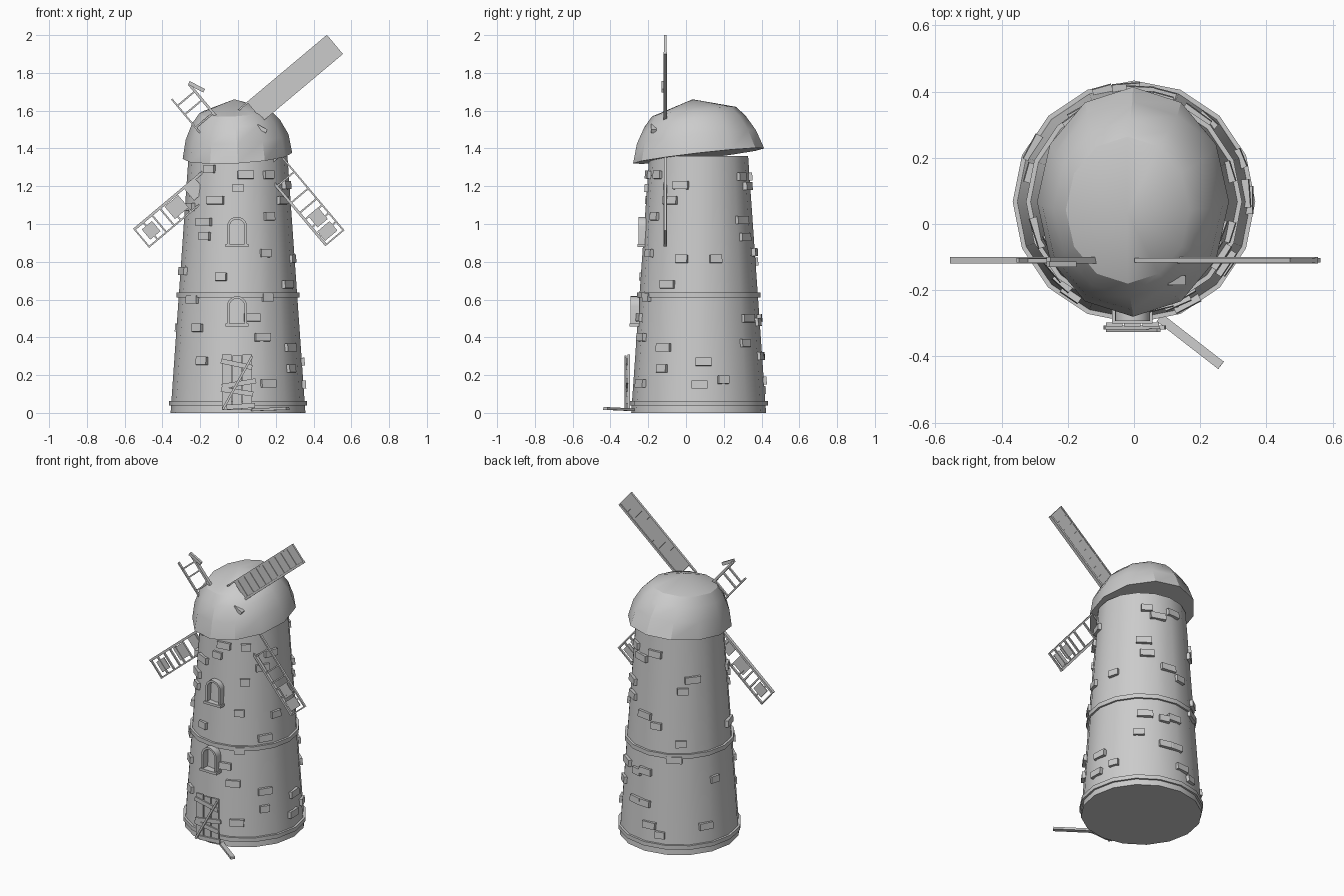
import bpy, bmesh, math, random
from mathutils import Vector, Matrix

if "Cube" in bpy.data.objects:
    bpy.data.objects.remove(bpy.data.objects["Cube"])

random.seed(4)
CY = 0.067                      # tower axis in y
stone = bpy.data.materials.new("plain_grey")
stone.diffuse_color = (0.6, 0.6, 0.6, 1)
stone.use_nodes = True
stone.node_tree.nodes["Principled BSDF"].inputs["Base Color"].default_value = stone.diffuse_color


def radius(z):
    return 0.357 - 0.07 * z


def finish(name, bm, smooth=False):
    bmesh.ops.recalc_face_normals(bm, faces=bm.faces)
    me = bpy.data.meshes.new(name)
    bm.to_mesh(me)
    bm.free()
    me.materials.append(stone)
    ob = bpy.data.objects.new(name, me)
    bpy.context.collection.objects.link(ob)
    if smooth:
        bpy.ops.object.select_all(action='DESELECT')
        ob.select_set(True)
        bpy.context.view_layer.objects.active = ob
        bpy.ops.object.shade_smooth_by_angle(angle=math.radians(30))
    return ob


def box(bm, size, matrix):
    bmesh.ops.create_cube(bm, size=1, matrix=matrix @ Matrix.Diagonal((*size, 1)))


def bridge(bm, a, b):
    n = len(a)
    for i in range(n):
        bm.faces.new((a[i], a[(i + 1) % n], b[(i + 1) % n], b[i]))


def ring(bm, n, rx, ry, cx, cy, zfun):
    out = []
    for i in range(n):
        t = 2 * math.pi * i / n
        x, y = cx + rx * math.cos(t), cy + ry * math.sin(t)
        out.append(bm.verts.new((x, y, zfun(x, y))))
    return out


def level(bm, r, z):
    return ring(bm, 16, r, r, 0, CY, lambda x, y: z)


# Tapered tower
bm = bmesh.new()
low, high = level(bm, radius(0), 0), level(bm, radius(1.36), 1.36)
bridge(bm, low, high)
bm.faces.new(low)
bm.faces.new(high)
finish("tower", bm, True)

# Stone hoops
for name, z0, z1 in (("base_hoop", 0.038, 0.064), ("middle_hoop", 0.61, 0.638)):
    bm = bmesh.new()
    r = radius(z0) + 0.012
    loops = [level(bm, q, z) for q, z in
             ((r - 0.03, z0), (r, z0), (r, z1), (r - 0.03, z1))]
    for i in range(4):
        bridge(bm, loops[i], loops[(i + 1) % 4])
    finish(name, bm, True)

# Slipped, tilted dome cap
bm = bmesh.new()
rings = []
for rx, ry, cx, cy, z in ((0.29, 0.347, -0.003, 0.067, 1.36),
                          (0.272, 0.315, -0.005, 0.055, 1.462),
                          (0.232, 0.268, -0.012, 0.047, 1.545),
                          (0.187, 0.222, -0.019, 0.042, 1.598)):
    rings.append(ring(bm, 12, rx, ry, cx, cy,
                      lambda x, y, z=z: z + 0.115 * (y - 0.06) + 0.055 * x))
for a, b in zip(rings, rings[1:]):
    bridge(bm, a, b)
bm.faces.new(rings[0])
apex = bm.verts.new((-0.02, 0.035, 1.66))
for i in range(12):
    bm.faces.new((rings[-1][i], rings[-1][(i + 1) % 12], apex))
finish("cap", bm, True)

# Stub of the broken shaft
bm = bmesh.new()
box(bm, (0.06, 0.03, 0.02), Matrix.Translation((0.125, -0.17, 1.505)) @ Matrix.Rotation(0.5, 4, 'Y'))
finish("shaft_stub", bm)

# Loose bricks: view centre angle, then (offset sideways, height)
front = [(-.15, 1.29), (.04, 1.26), (0, 1.19), (-.12, 1.125), (-.18, 1.01), (-.175, .935),
         (.165, 1.04), (.145, .845), (-.09, .72), (-.29, .75), (-.24, .6), (.155, .61),
         (-.215, .45), (.075, .505), (.13, .4), (-.19, .275), (.28, .235), (.16, .155),
         (-.25, 1.09)]
right = [(-.215, 1.26), (-.095, 1.205), (-.15, 1.125), (-.09, .815), (.09, .815),
         (-.165, .68), (-.185, .345), (.025, .27), (.13, .175), (.005, .15)]
back_left = [(.03, 1.1), (-.03, 1.03), (-.18, .8), (-.045, .7), (-.085, .6), (-.24, .5),
             (.16, .45), (-.25, .3), (-.17, .12), (.1, .17), (-.18, 1.25)]
back_right = [(.055, 1.25), (.12, 1.2), (.04, 1.02), (.06, .93), (.18, .85), (.05, .5),
              (.16, .48), (.016, .37), (.17, .3), (.26, .17)]
bm = bmesh.new()
for centre, spots in ((270, front), (0, right), (135, back_left), (45, back_right)):
    for off, z in spots:
        r = radius(z)
        t = math.radians(centre) + math.asin(max(-0.97, min(0.97, off / r)))
        m = (Matrix.Translation((0, CY, z)) @ Matrix.Rotation(t, 4, 'Z')
             @ Matrix.Translation((r - 0.005, 0, 0)) @ Matrix.Rotation(-0.07, 4, 'Y'))
        box(bm, (0.036, random.choice((0.06, 0.065, 0.085, 0.095)), 0.042), m)
finish("loose_bricks", bm)

# Arched window frames with sills
for name, z0, y in (("lower_window", 0.465, -0.28), ("upper_window", 0.885, -0.238)):
    bm = bmesh.new()
    loops = []
    for r, yy in ((0.053, y + 0.035), (0.053, y - 0.013), (0.04, y - 0.013), (0.04, y + 0.035)):
        pts = [(r, 0)] + [(r * math.cos(math.pi * i / 10), 0.1 + r * math.sin(math.pi * i / 10))
                          for i in range(11)] + [(-r, 0)]
        loops.append([bm.verts.new((px - 0.005, yy, z0 + pz)) for px, pz in pts])
    for a, b in zip(loops, loops[1:] + loops[:1]):
        for i in range(len(a) - 1):
            bm.faces.new((a[i], a[i + 1], b[i + 1], b[i]))
    box(bm, (0.122, 0.05, 0.016), Matrix.Translation((-0.005, y + 0.005, z0)))
    finish(name + "_frame", bm, True)

# Broken door: upright boards, crooked battens and a brace
bm = bmesh.new()


def plank(bm, a, b, width, thick, y):
    """Flat board facing the front between two (x, z) points."""
    a, b = Vector((a[0], y, a[1])), Vector((b[0], y, b[1]))
    d = b - a
    m = Matrix.Translation((a + b) / 2) @ Matrix.Rotation(-math.atan2(d.z, d.x), 4, 'Y')
    box(bm, (d.length, thick, width), m)


for x, top in ((-0.06, 0.31), (-0.005, 0.305), (0.05, 0.308)):
    plank(bm, (x, 0.015), (x, top), 0.05, 0.012, -0.303)
for a, b in (((-0.09, 0.275), (0.075, 0.24)), ((-0.085, 0.14), (0.095, 0.17)),
             ((-0.09, 0.125), (0.08, 0.1)), ((-0.06, 0.03), (0.09, 0.04))):
    plank(bm, a, b, 0.026, 0.012, -0.312)
plank(bm, (-0.08, 0.02), (0.075, 0.3), 0.012, 0.01, -0.321)
finish("door", bm)

# Plank fallen on the ground
bm = bmesh.new()
box(bm, (0.235, 0.028, 0.014), Matrix.Translation((0.17, -0.355, 0.02))
    @ Matrix.Rotation(-0.66, 4, 'Z') @ Matrix.Rotation(-0.03, 4, 'Y'))
finish("fallen_plank", bm)

# Sails: angle, rail end, rung positions, surviving panels (from, to, low, high)
HUB = Vector((0, 1.4375))
rungs = [0.2 + 0.0575 * i for i in range(10)]
sails = (
    ("upper_right_sail", 40, 0.723, rungs, [(0.17, 0.715, 0.005, 0.125)]),
    ("upper_left_sail", 130, 0.397, [0.2, 0.29, 0.35], []),
    ("lower_left_sail", 220, 0.723, rungs[::2] + [0.6, 0.5],
     [(0.62, 0.69, 0.03, 0.1), (0.43, 0.52, 0.015, 0.1), (0.3, 0.38, 0.005, 0.09)]),
    ("lower_right_sail", 310, 0.723, rungs[::2] + [0.6, 0.5],
     [(0.635, 0.7, 0.015, 0.1), (0.54, 0.62, 0.03, 0.1)]),
)
for name, deg, end, bars, panels in sails:
    t = math.radians(deg)
    u, n = Vector((math.cos(t), math.sin(t))), Vector((-math.sin(t), math.cos(t)))

    def at(along, side):
        return HUB + u * along + n * side

    bm = bmesh.new()
    plank(bm, at(0.18, 0.004), at(end, 0.004), 0.014, 0.02, -0.11)
    plank(bm, at(0.11, 0.125), at(end, 0.125), 0.009, 0.014, -0.11)
    for s in bars:
        plank(bm, at(s, 0), at(s, 0.128), 0.009, 0.012, -0.11)
    for s0, s1, lo, hi in panels:
        plank(bm, at(s0, (lo + hi) / 2), at(s1, (lo + hi) / 2), hi - lo, 0.005, -0.11)
    if end < 0.5:   # snapped spar end hanging down
        plank(bm, at(0.405, 0.0), at(0.32, -0.035), 0.02, 0.016, -0.122)
    else:           # end bar
        plank(bm, at(end - 0.004, 0), at(end - 0.004, 0.128), 0.008, 0.012, -0.11)
    finish(name, bm)
